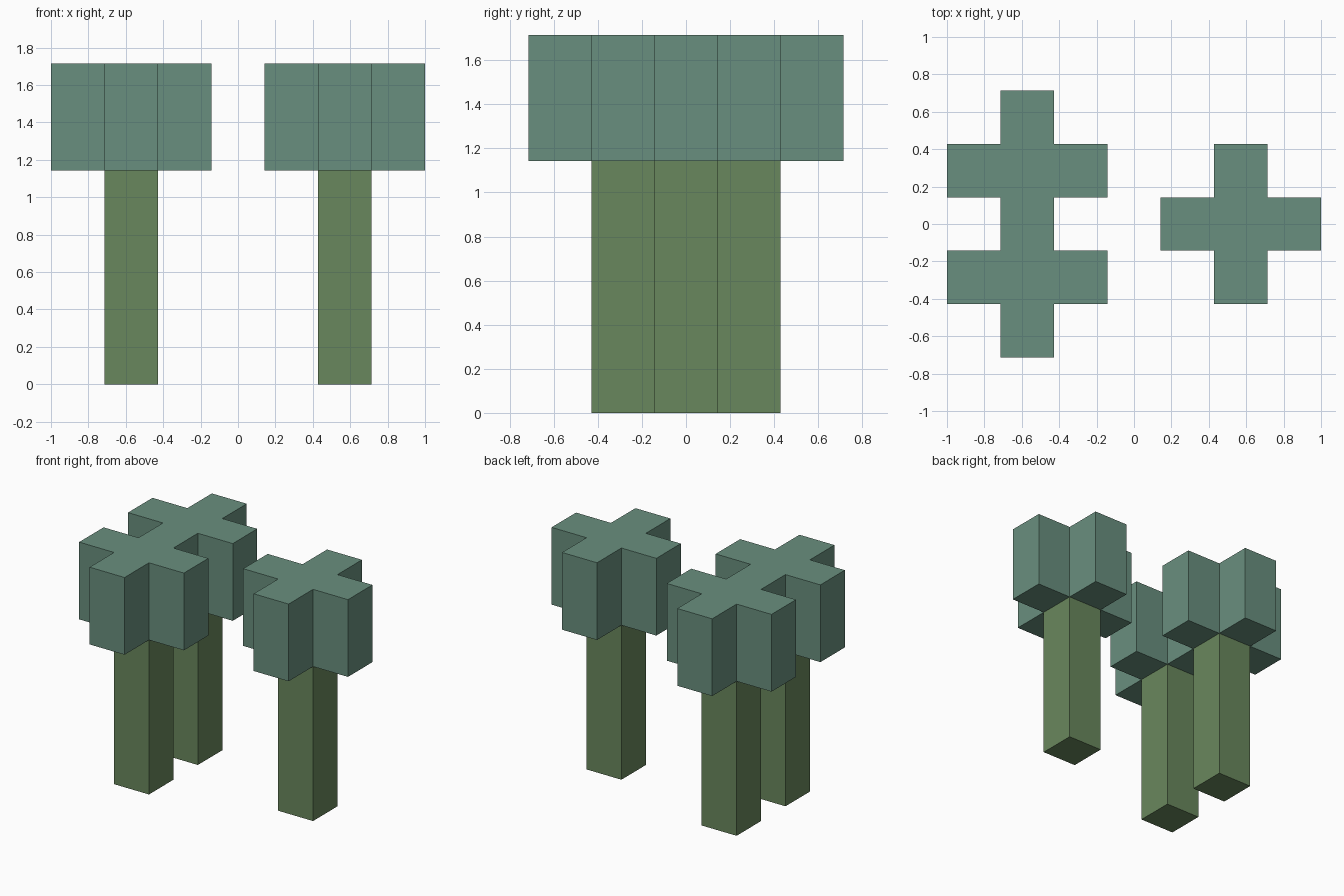
import bpy
import bmesh

U = 2 / 7                 # edge of one block
TRUNK_H, CANOPY_H = 4, 2  # heights in blocks

cube = bpy.data.objects.get("Cube")
if cube:
    bpy.data.objects.remove(cube, do_unlink=True)


def material(name, rgb):
    mat = bpy.data.materials.new(name)
    mat.use_nodes = True
    mat.diffuse_color = (*rgb, 1)
    bsdf = next(n for n in mat.node_tree.nodes if n.type == "BSDF_PRINCIPLED")
    bsdf.inputs["Base Color"].default_value = (*rgb, 1)
    return mat


def block_prism(name, cells, base, height, mat):
    """Extrude a footprint of square cells into one closed prism."""
    bm = bmesh.new()
    for cx, cy in sorted(cells):
        corners = [(-.5, -.5), (.5, -.5), (.5, .5), (-.5, .5)]
        bm.faces.new([bm.verts.new(((cx + dx) * U, (cy + dy) * U, base * U))
                      for dx, dy in corners])
    bmesh.ops.remove_doubles(bm, verts=bm.verts[:], dist=0.001)
    floor = bm.faces[:]
    top = bmesh.ops.extrude_face_region(bm, geom=floor, use_keep_orig=True)["geom"]
    bmesh.ops.translate(bm, vec=(0, 0, height * U),
                        verts=[v for v in top if isinstance(v, bmesh.types.BMVert)])
    bmesh.ops.recalc_face_normals(bm, faces=bm.faces[:])
    # Merge the flat cells into single faces
    bmesh.ops.dissolve_limit(bm, angle_limit=0.01, verts=bm.verts[:], edges=bm.edges[:])
    mesh = bpy.data.meshes.new(name)
    bm.to_mesh(mesh)
    bm.free()
    mesh.materials.append(mat)
    obj = bpy.data.objects.new(name, mesh)
    bpy.context.collection.objects.link(obj)
    return obj


def cross(cx, cy):
    return {(cx, cy), (cx + 1, cy), (cx - 1, cy), (cx, cy + 1), (cx, cy - 1)}


leaf = material("leaf_green", (0.141, 0.275, 0.209))
bark = material("trunk_olive", (0.141, 0.242, 0.109))

# Trunks
trunks = {"right_front_trunk": (-2, -1), "right_back_trunk": (-2, 1), "left_trunk": (2, 0)}
for name, cell in trunks.items():
    block_prism(name, {cell}, 0, TRUNK_H, bark)

# Canopies: two joined crosses on the right, a single cross on the left
block_prism("right_canopy", cross(-2, -1) | cross(-2, 1), TRUNK_H, CANOPY_H, leaf)
block_prism("left_canopy", cross(2, 0), TRUNK_H, CANOPY_H, leaf)
